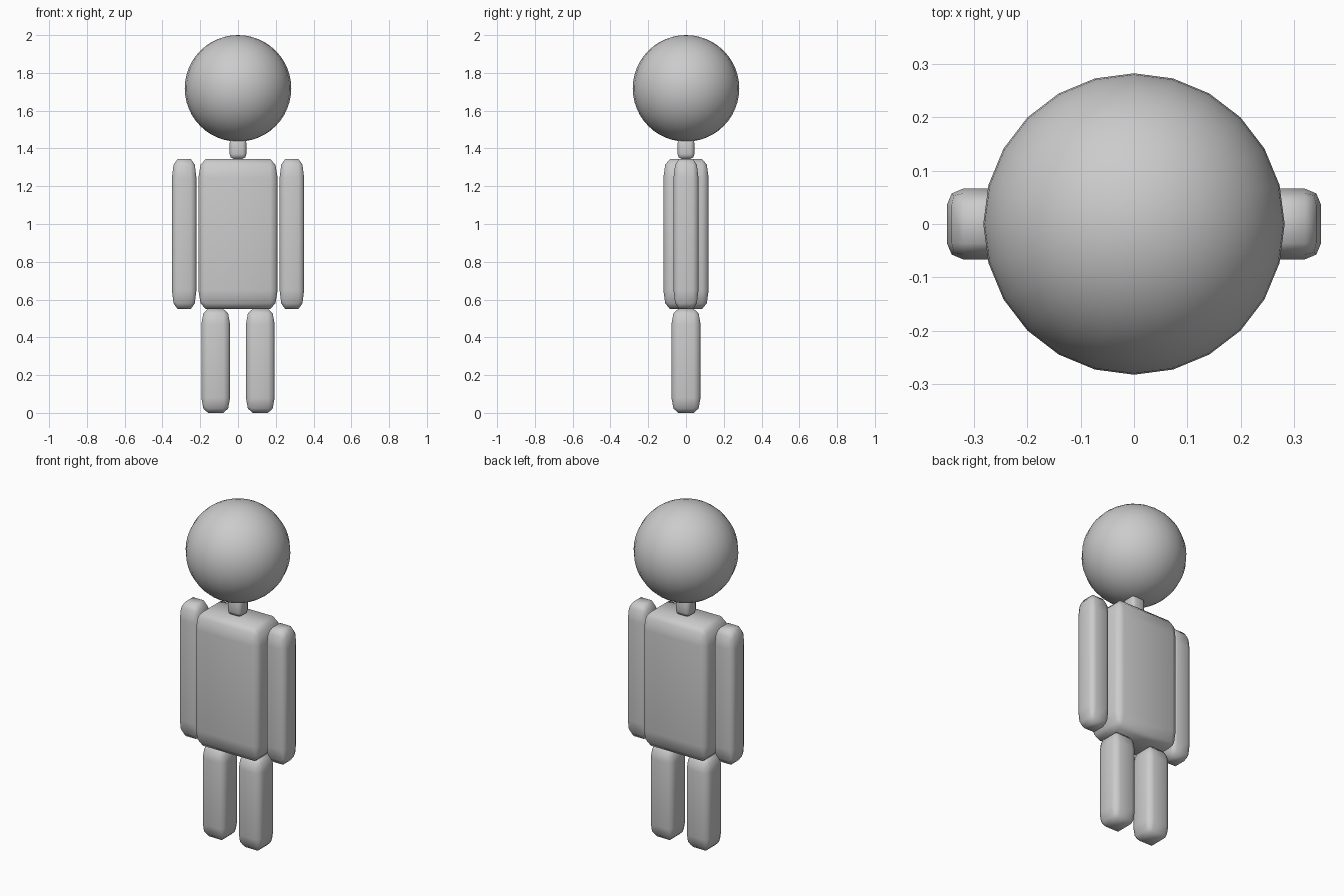
import bpy, bmesh
from mathutils import Matrix, Vector

start = bpy.data.objects.get("Cube")
if start:
    bpy.data.objects.remove(start, do_unlink=True)

# One plain grey for the whole figure
grey = bpy.data.materials.new("light_grey")
grey.use_nodes = True
colour = (0.6, 0.6, 0.6, 1)
grey.diffuse_color = colour
grey.node_tree.nodes["Principled BSDF"].inputs["Base Color"].default_value = colour


def finish(name, bm, location):
    """Turn a bmesh into a smooth, coloured object."""
    mesh = bpy.data.meshes.new(name)
    bm.to_mesh(mesh)
    bm.free()
    mesh.materials.append(grey)
    mesh.shade_smooth()
    obj = bpy.data.objects.new(name, mesh)
    obj.location = location
    bpy.context.collection.objects.link(obj)
    return obj


def rounded_box(name, centre, size, radii):
    """Box whose edges are rounded by a different radius along each axis."""
    bm = bmesh.new()
    bmesh.ops.create_cube(bm, size=1)
    ratio = [s / r for s, r in zip(size, radii)]
    bmesh.ops.scale(bm, vec=Vector(ratio), verts=bm.verts)
    bmesh.ops.bevel(bm, geom=bm.edges[:], offset=1, segments=2,
                    profile=0.5, affect='EDGES', clamp_overlap=True)
    bmesh.ops.scale(bm, vec=Vector(radii), verts=bm.verts)
    return finish(name, bm, centre)


# Head
bm = bmesh.new()
bmesh.ops.create_uvsphere(bm, u_segments=24, v_segments=24, radius=0.282)
finish("head", bm, (0, 0, 1.718))

# Neck and torso
rounded_box("neck", (0, 0, 1.4), (0.088, 0.088, 0.11), (0.02, 0.02, 0.025))
rounded_box("torso", (0, 0, 0.947), (0.42, 0.24, 0.794), (0.04, 0.035, 0.1))

# Arms and legs on both sides
for side, sign in (("left", 1), ("right", -1)):
    rounded_box(side + "_arm", (sign * 0.285, 0, 0.947),
                (0.13, 0.132, 0.794), (0.03, 0.03, 0.1))
    rounded_box(side + "_leg", (sign * 0.118, 0, 0.275),
                (0.152, 0.154, 0.55), (0.035, 0.035, 0.08))
